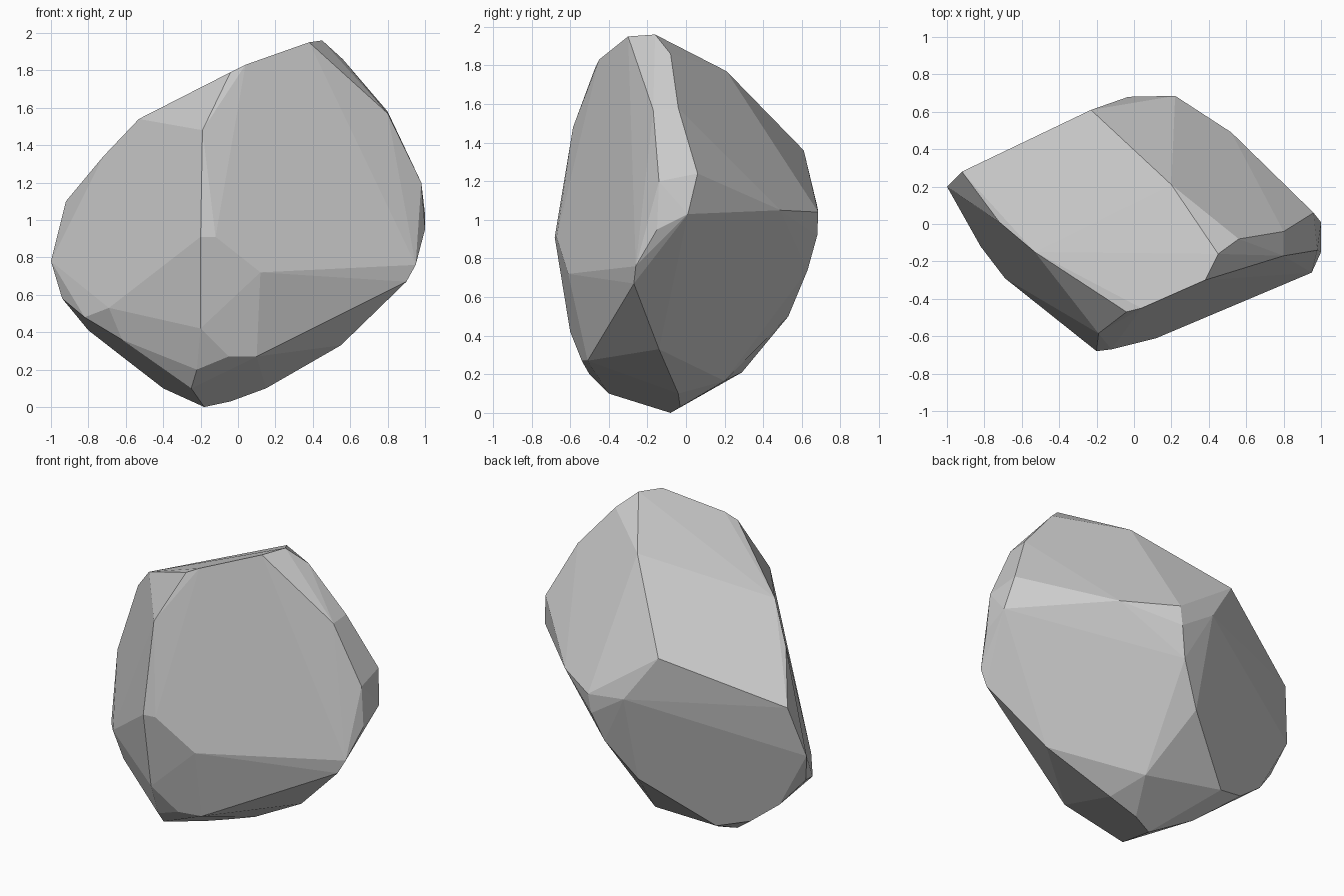
import bpy, bmesh, math

# Corner points of the faceted boulder, grouped by region
crown = [(.38, -.30, 1.95), (.45, -.16, 1.96), (.20, .21, 1.77), (.04, -.45, 1.83),
         (-.04, -.47, 1.79), (-.53, -.15, 1.54), (-.72, .01, 1.34), (.56, -.08, 1.86)]
right_end = [(.80, -.04, 1.58), (.80, -.17, 1.57), (.96, .06, 1.24), (.98, -.14, 1.20),
             (1, .01, 1.03), (1, -.15, .95), (.95, -.26, .76), (.90, -.27, .67)]
back = [(-.23, .61, 1.36), (-.03, .68, 1.07), (.22, .685, 1.04), (.20, .68, .92),
        (.52, .49, 1.05), (.14, .63, .74), (-.03, .53, .50), (-.42, .29, .21), (.16, .30, .455)]
left_end = [(-1, .20, .78), (-.92, .28, 1.10), (-.94, .12, .58), (-.62, .23, .27),
            (-.80, .19, .41), (-.82, -.12, .48), (-.69, -.29, .53), (-.62, -.28, .36)]
front = [(-.20, -.68, .91), (-.12, -.67, .91), (-.19, -.585, 1.48), (.12, -.61, .72),
         (-.38, -.54, .78), (-.20, -.60, .42), (-.05, -.54, .27), (.10, -.51, .27)]
base = [(-.22, -.50, .20), (-.25, -.40, .10), (-.18, -.08, 0), (-.04, -.03, .03),
        (-.40, .05, .10), (.15, -.04, .10), (.55, -.14, .33), (.08, .20, .165)]

bm = bmesh.new()
for region in (crown, right_end, back, left_end, front, base):
    for p in region:
        bm.verts.new(p)

# Wrap the points in a convex shell and merge nearly flat facets
bmesh.ops.convex_hull(bm, input=bm.verts[:])
loose = [v for v in bm.verts if not v.link_faces]
bmesh.ops.delete(bm, geom=loose, context='VERTS')
bmesh.ops.dissolve_limit(bm, angle_limit=math.radians(3),
                         verts=bm.verts[:], edges=bm.edges[:])
bmesh.ops.recalc_face_normals(bm, faces=bm.faces[:])

mesh = bpy.data.meshes.new("boulder")
bm.to_mesh(mesh)
bm.free()
boulder = bpy.data.objects.new("boulder", mesh)
bpy.context.collection.objects.link(boulder)
